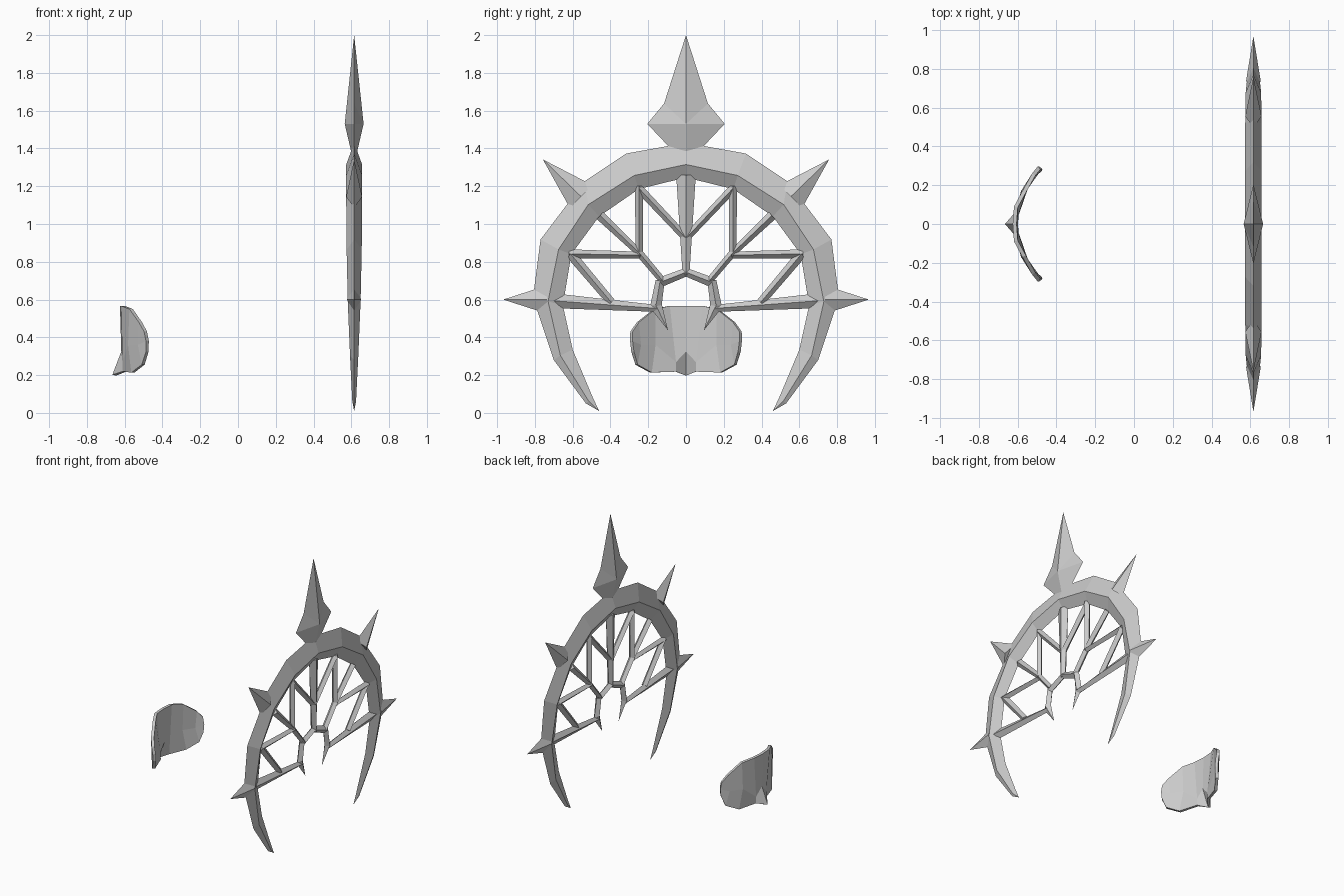
import bpy
from mathutils import Vector

CX = 0.615  # plane of the crest


def make(name, verts, faces, thickness=0):
    me = bpy.data.meshes.new(name)
    me.from_pydata(verts, [], faces)
    ob = bpy.data.objects.new(name, me)
    bpy.context.collection.objects.link(ob)
    m = ob.modifiers.new("mirror", 'MIRROR')
    m.use_axis = (False, True, False)
    m.merge_threshold = 0.0005
    if thickness:
        s = ob.modifiers.new("solid", 'SOLIDIFY')
        s.thickness = thickness
        s.offset = -1
    return ob


def bar(name, a, b, wa, wb, da=0.022, db=0.022):
    """Diamond-section bar in the y-z plane; zero width at b gives a spike."""
    a, b = Vector((CX, *a)), Vector((CX, *b))
    d = (b - a).normalized()
    side, out = Vector((0, -d.z, d.y)), Vector((1, 0, 0))
    verts = [p + o for p, w, t in ((a, wa, da), (b, wb, db))
             for o in (side * w, out * t, -side * w, -out * t)]
    faces = [(i, i + 4, (i + 1) % 4 + 4, (i + 1) % 4) for i in range(4)]
    return make(name, verts, faces + [(0, 1, 2, 3), (7, 6, 5, 4)])


# Curved ring: outer edge, ridge, inner edge and ridge half depth per station
ring = [((0, 1.43), (0, 1.315), (0, 1.246), .042),
        ((.317, 1.373), (.274, 1.257), (.25, 1.185), .042),
        ((.538, 1.225), (.517, 1.103), (.46, 1.04), .042),
        ((.77, .918), (.675, .865), (.607, .84), .04),
        ((.81, .61), (.73, .59), (.652, .57), .034),
        ((.70, .28), (.665, .304), (.60, .335), .022),
        ((.53, .05), (.515, .062), (.495, .085), .01),
        ((.46, .01), (.46, .01), (.46, .01), 0)]
verts, faces = [], []
for o, r, i, t in ring:
    verts += [(CX, *o), (CX + t, *r), (CX, *i), (CX - t, *r)]
for s in range(len(ring) - 1):
    faces += [(s * 4 + k, s * 4 + 4 + k, s * 4 + 4 + (k + 1) % 4, s * 4 + (k + 1) % 4)
              for k in range(4)]
make("ring", verts, faces)

# Spikes around the ring
bar("upper_spike", (.555, 1.145), (.758, 1.342), .085, 0, .042, 0)
bar("side_spike", (.735, .6), (.968, .6), .075, 0, .038, 0)

# Faceted top blade: outline joined to a raised centre on each face
outline = [(0, 2.0), (.116, 1.638), (.205, 1.53), (.115, 1.435), (0, 1.315)]
verts = [(CX, *p) for p in outline] + [(CX + .05, 0, 1.53), (CX - .05, 0, 1.53)]
faces = [(i, 5, i + 1) for i in range(4)] + [(i, i + 1, 6) for i in range(4)]
make("top_blade", verts, faces)

# Lattice inside the ring: start, end, half widths
lattice = [((0, 1.26), (0, .73), .052, .018),
           ((.25, 1.19), (0, .925), .022, .02),
           ((.248, 1.2), (.248, .83), .022, .019),
           ((.455, 1.045), (.24, .84), .026, .018),
           ((.62, .842), (.235, .835), .024, .018),
           ((.25, .85), (.12, .695), .02, .018),
           ((.61, .84), (.395, .585), .026, .022),
           ((.72, .595), (.15, .553), .04, .018),
           ((0, .745), (.14, .69), .022, .026),
           ((.137, .70), (.16, .56), .024, .03)]
for a, b, wa, wb in lattice:
    bar("lattice_bar", a, b, wa, wb)
bar("inner_hook", (.162, .575), (.095, .437), .034, 0, .022, 0)

# Curved mask: columns from the centre outwards, top / middle / bottom (x, y, z)
columns = [((-.625, 0, .566), (-.618, 0, .325), (-.665, 0, .202)),
           ((-.618, .09, .566), (-.612, .06, .27), (-.61, .06, .22)),
           ((-.575, .17, .55), (-.582, .17, .36), (-.565, .19, .213)),
           ((-.525, .26, .48), (-.53, .25, .36), (-.51, .268, .255)),
           ((-.497, .295, .43), (-.487, .296, .38), (-.487, .29, .325))]
verts = [p for c in columns for p in c]
faces = [(c * 3 + r, c * 3 + r + 1, c * 3 + r + 4, c * 3 + r + 3)[::-1]
         for c in range(4) for r in range(2)]
mask = make("mask", verts, faces, 0.02)
# Make the shell thicken inwards, towards the crest
if mask.data.polygons[0].normal.x > 0:
    mask.data.flip_normals()
